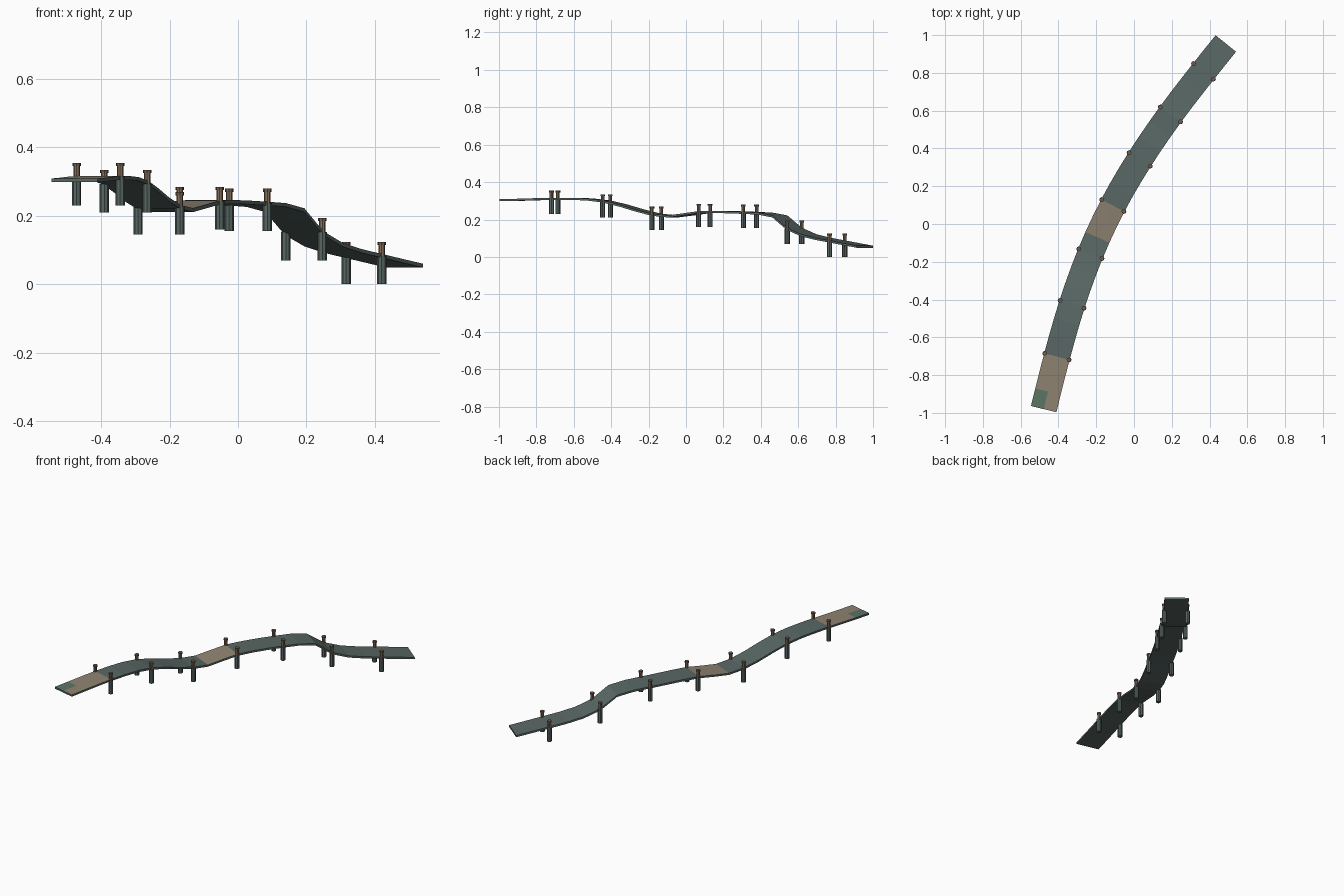
import bpy, bmesh
from mathutils import Vector

cube = bpy.data.objects.get("Cube")
if cube:
    bpy.data.objects.remove(cube)


def material(name, rgb):
    m = bpy.data.materials.new(name)
    m.use_nodes = True
    m.diffuse_color = (*rgb, 1)
    m.node_tree.nodes["Principled BSDF"].inputs["Base Color"].default_value = (*rgb, 1)
    return m


slate = material("slate green", (0.10, 0.137, 0.128))
tan = material("weathered tan", (0.275, 0.23, 0.168))
moss = material("moss green", (0.105, 0.175, 0.132))
wood = material("post wood", (0.24, 0.165, 0.105))
dark_wood = material("cap wood", (0.16, 0.105, 0.07))

# Centre line: one station every three deck sections, with a lead-in and lead-out
STATIONS = [Vector(p) for p in (
    (-0.542, -1.26), (-0.478, -0.98), (-0.408, -0.702), (-0.328, -0.425),
    (-0.231, -0.157), (-0.112, 0.098), (0.03, 0.342), (0.193, 0.58),
    (0.368, 0.808), (0.546, 1.03), (0.73, 1.26))]
HEIGHTS = (0.309, 0.311, 0.314, 0.316, 0.316, 0.313, 0.302, 0.28, 0.253, 0.231,
           0.222, 0.233, 0.245, 0.246, 0.244, 0.241, 0.237, 0.222, 0.155,
           0.121, 0.102, 0.088, 0.074, 0.06)
HALF_WIDTH = 0.0695
THICKNESS = 0.011


def spline(i):
    """Smooth position along the centre line at a section number."""
    k, t = int(i // 3), (i % 3) / 3
    a, b, c, d = STATIONS[k:k + 4]
    return (2 * b + (c - a) * t + (2 * a - 5 * b + 4 * c - d) * t ** 2
            + (3 * b - a - 3 * c + d) * t ** 3) / 2


def frame(i):
    """Centre point and sideways direction of a section."""
    centre = spline(i)
    ahead = (spline(i + 0.05) - spline(max(i - 0.05, 0))).normalized()
    return centre, Vector((ahead.y, -ahead.x))


def finish(bm, name, mats):
    bmesh.ops.recalc_face_normals(bm, faces=bm.faces)
    mesh = bpy.data.meshes.new(name)
    bm.to_mesh(mesh)
    bm.free()
    for m in mats:
        mesh.materials.append(m)
    ob = bpy.data.objects.new(name, mesh)
    bpy.context.collection.objects.link(ob)
    return ob


# Deck: a swept slab, two strips wide
bm = bmesh.new()
rings = []
for i, z in enumerate(HEIGHTS):
    centre, side = frame(i)
    ring = []
    for across, drop in ((-1, 0), (0, 0), (1, 0), (1, 1), (0, 1), (-1, 1)):
        p = centre + side * across * HALF_WIDTH
        ring.append(bm.verts.new((p.x, p.y, z - drop * THICKNESS)))
    rings.append(ring)
for i, (r, s) in enumerate(zip(rings, rings[1:])):
    for j in range(6):
        n = (j + 1) % 6
        face = bm.faces.new((r[j], r[n], s[n], s[j]))
        # Tan boarding on the top of two stretches, with a moss patch at the front corner
        if j < 2 and (i < 3 or i in (10, 11)):
            face.material_index = 1
        if j == 0 and i == 0:
            face.material_index = 2
bm.faces.new(rings[0])
bm.faces.new(rings[-1])
finish(bm, "walkway_deck", (slate, tan, moss))


# Posts: round pile, slimmer wooden neck and a cap
def column(name, x, y, low, high, radius, mat):
    bm = bmesh.new()
    bmesh.ops.create_cone(bm, cap_ends=True, segments=8, radius1=radius,
                          radius2=radius, depth=high - low)
    bmesh.ops.translate(bm, verts=bm.verts, vec=(x, y, (low + high) / 2))
    finish(bm, name, (mat,))


POST_BASES = (0.23, 0.21, 0.145, 0.16, 0.155, 0.07, 0.0)
for k, base in enumerate(POST_BASES, 1):
    centre, side = frame(3 * k)
    for sign, label in ((-1, "right"), (1, "left")):
        p = centre + side * sign * 0.066
        for part, low, high, radius, mat in (
                ("pile", 0, 0.083, 0.0135, slate),
                ("neck", 0.083, 0.115, 0.0095, wood),
                ("cap", 0.115, 0.124, 0.0125, dark_wood)):
            column(f"{label}_post_{part}_{k}", p.x, p.y, base + low, base + high, radius, mat)
